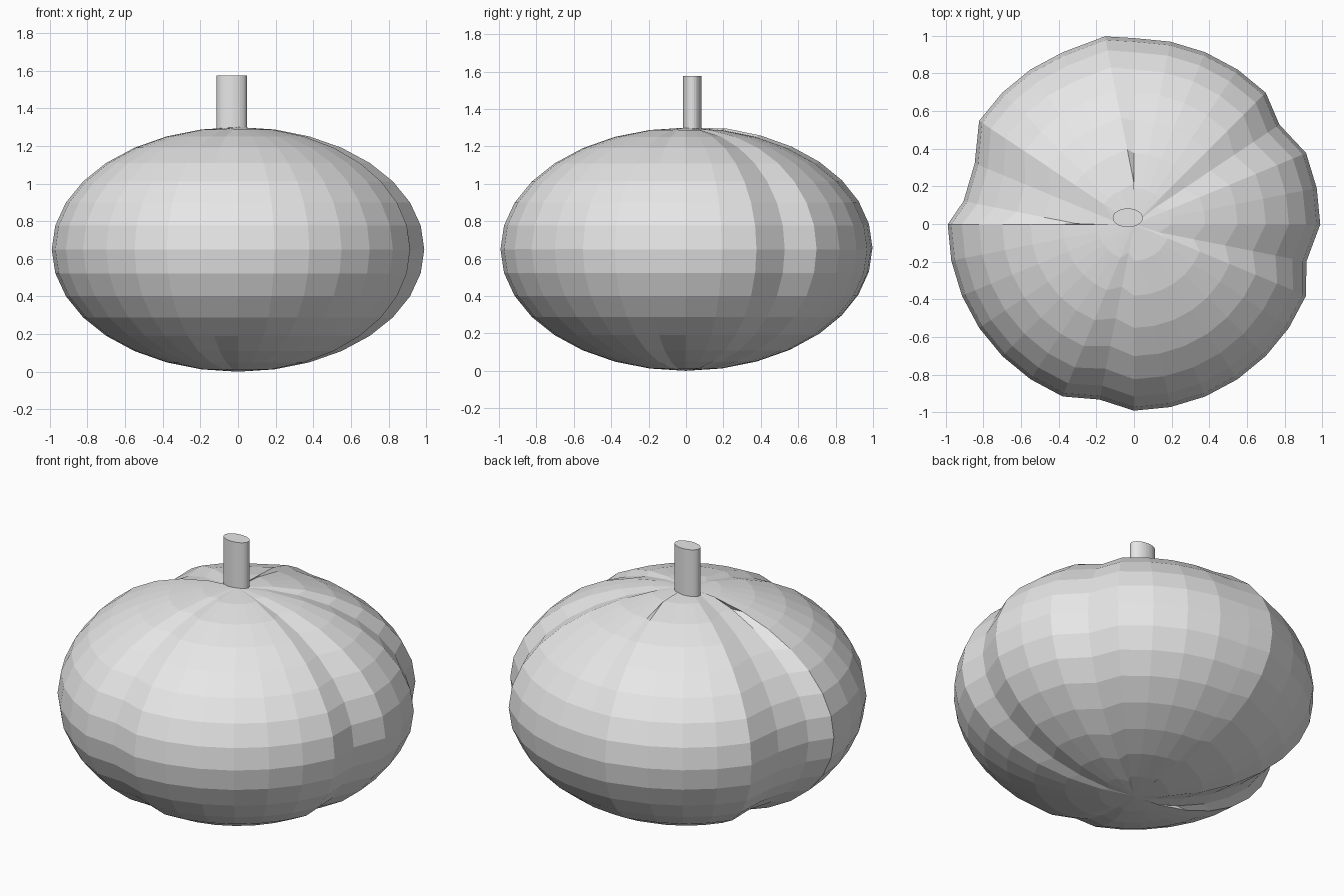
import bpy, bmesh, math
from mathutils import Vector, Matrix

cube = bpy.data.objects.get("Cube")
if cube:
    bpy.data.objects.remove(cube, do_unlink=True)

# One plain material shared by both parts
grey = bpy.data.materials.new("light_grey")
grey.use_nodes = True
colour = (0.8, 0.8, 0.8, 1.0)
grey.diffuse_color = colour
grey.node_tree.nodes["Principled BSDF"].inputs["Base Color"].default_value = colour


def add_part(name, bm):
    mesh = bpy.data.meshes.new(name)
    bm.to_mesh(mesh)
    bm.free()
    mesh.materials.append(grey)
    obj = bpy.data.objects.new(name, mesh)
    bpy.context.collection.objects.link(obj)
    return obj


# Pumpkin body: squashed faceted sphere with a few meridians shifted into grooves
SEGMENTS, RADIUS, HALF_HEIGHT = 32, 0.99, 0.65
shifts = {
    31: Vector((-0.055, -0.005, 0)),
    3: Vector((-0.05, -0.02, 0)),
    9: Vector((0.038, 0.028, 0.008)),
    14: Vector((0.068, -0.055, 0)),
    15: Vector((0.065, -0.07, 0)),
    23: Vector((0.01, 0.04, 0)),
}
bm = bmesh.new()
bmesh.ops.create_uvsphere(bm, u_segments=SEGMENTS, v_segments=16, radius=1)
bm.transform(Matrix.Translation((0, -0.002, HALF_HEIGHT))
             @ Matrix.Diagonal((RADIUS, RADIUS, HALF_HEIGHT, 1)))
for v in bm.verts:
    if math.hypot(v.co.x, v.co.y) < 0.05:
        continue
    turn = math.atan2(v.co.y, v.co.x) / math.tau
    meridian = round(turn * SEGMENTS) % SEGMENTS
    v.co += shifts.get(meridian, Vector())
add_part("pumpkin_body", bm)

# Stem: upright oval cylinder
bm = bmesh.new()
bmesh.ops.create_cone(bm, cap_ends=True, segments=32, radius1=1, radius2=1, depth=1)
bottom, top = 1.25, 1.575
bm.transform(Matrix.Translation((-0.033, 0.033, (bottom + top) / 2))
             @ Matrix.Diagonal((0.08, 0.05, top - bottom, 1)))
add_part("stem", bm)
